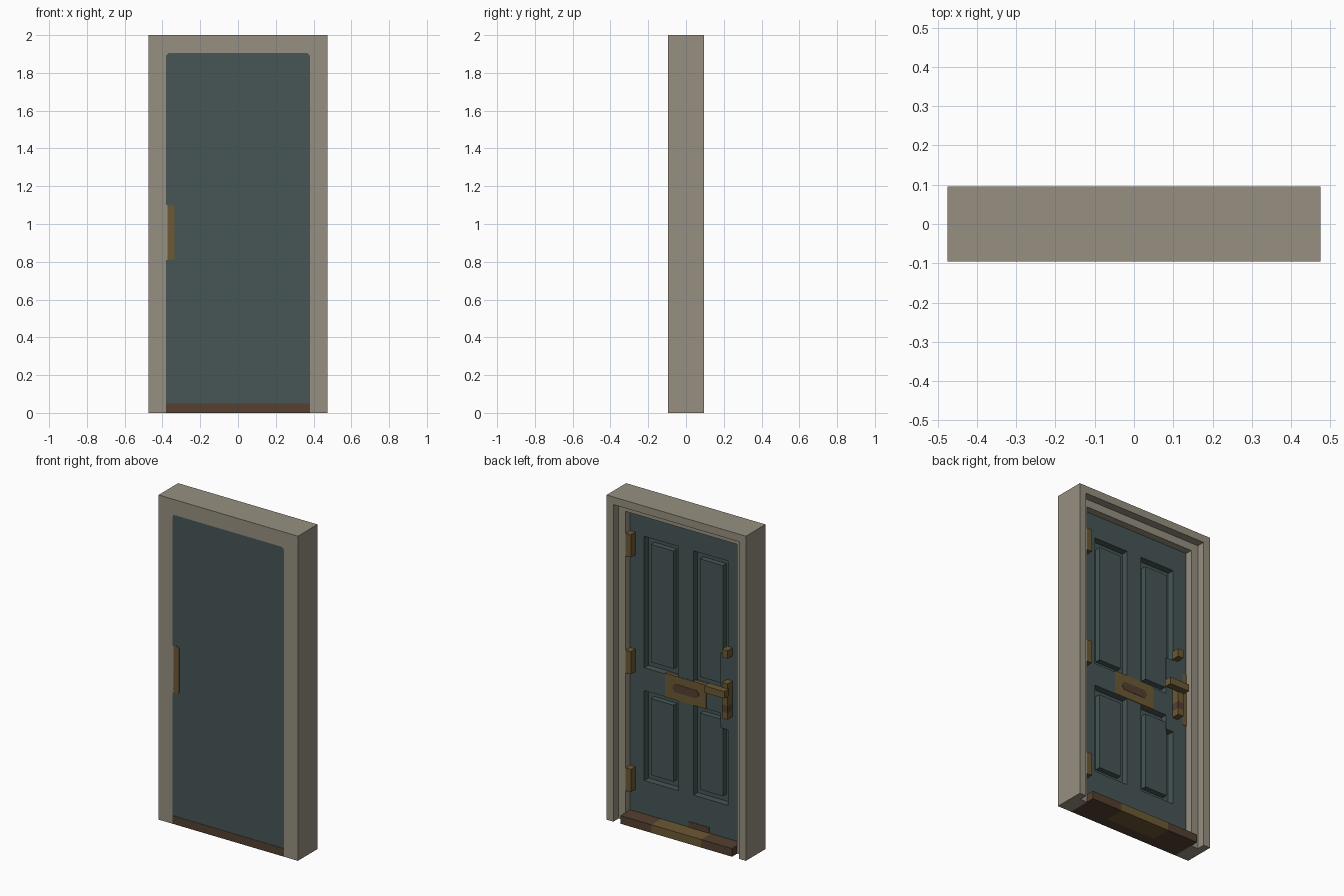
import bpy
import bmesh

if "Cube" in bpy.data.objects:
    bpy.data.objects.remove(bpy.data.objects["Cube"], do_unlink=True)


def material(name, rgb):
    m = bpy.data.materials.new(name)
    m.use_nodes = True
    color = (*rgb, 1)
    m.diffuse_color = color
    bsdf = m.node_tree.nodes["Principled BSDF"]
    bsdf.inputs["Base Color"].default_value = color
    bsdf.inputs["Roughness"].default_value = 0.8
    return m


STONE = material("warm grey paint", (0.31, 0.28, 0.22))
TEAL = material("dark teal paint", (0.063, 0.093, 0.093))
BRASS = material("aged brass", (0.15, 0.1, 0.034))
BROWN = material("dark brown wood", (0.089, 0.051, 0.03))


def finish(name, bm, mat):
    bmesh.ops.recalc_face_normals(bm, faces=bm.faces)
    mesh = bpy.data.meshes.new(name)
    bm.to_mesh(mesh)
    bm.free()
    mesh.materials.append(mat)
    obj = bpy.data.objects.new(name, mesh)
    bpy.context.collection.objects.link(obj)
    return obj


def prism(name, outline, y0, y1, mat):
    """Extrude an (x, z) outline from y0 to y1."""
    bm = bmesh.new()
    face = bm.faces.new([bm.verts.new((x, y0, z)) for x, z in outline])
    new = bmesh.ops.extrude_face_region(bm, geom=[face], use_keep_orig=True)["geom"]
    verts = [v for v in new if isinstance(v, bmesh.types.BMVert)]
    bmesh.ops.translate(bm, verts=verts, vec=(0, y1 - y0, 0))
    return finish(name, bm, mat)


def box(name, x, y, z, mat):
    outline = [(x[0], z[0]), (x[1], z[0]), (x[1], z[1]), (x[0], z[1])]
    return prism(name, outline, y[0], y[1], mat)


def plate_outline(x0, x1, z0, z1, c):
    """Rectangle with cut corners."""
    return [(x0 + c, z0), (x1 - c, z0), (x1, z0 + c), (x1, z1 - c),
            (x1 - c, z1), (x0 + c, z1), (x0, z1 - c), (x0, z0 + c)]


# Frame: a stepped profile (inset, depth) swept around three sides
HALF, TOP, FRONT, BACK = 0.475, 2.0, -0.095, 0.095
STEP = 0.045
profile = [(0, FRONT), (0.095, FRONT), (0.095, STEP), (0.047, STEP), (0.047, BACK), (0, BACK)]
bm = bmesh.new()
rings = []
for side, at_top in ((-1, 0), (-1, 1), (1, 1), (1, 0)):
    rings.append([bm.verts.new((side * (HALF - d), y, at_top * (TOP - d))) for d, y in profile])
for a, b in zip(rings, rings[1:]):
    for i in range(len(profile)):
        j = (i + 1) % len(profile)
        bm.faces.new((a[i], a[j], b[j], b[i]))
bm.faces.new(rings[0])
bm.faces.new(rings[-1])
finish("door_frame", bm, STONE)

# Small fillets in the upper front corners and the lip beside the lock
for side, label in ((1, "left"), (-1, "right")):
    prism("frame_corner_" + label,
          [(side * 0.38, 1.905), (side * 0.366, 1.905), (side * 0.38, 1.891)],
          FRONT, -0.09, STONE)
box("frame_lock_lip", (-0.38, -0.373), (FRONT, -0.09), (0.81, 1.1), STONE)

# Door leaf: a grid whose panel cells are sunk into the back face
xs = [-0.38, -0.285, -0.235, -0.05, 0.05, 0.285, 0.38]
zs = [0.05, 0.255, 0.72, 0.81, 0.95, 1.18, 1.76, 1.905]
SINK = 0.042
bm = bmesh.new()
grid = [[bm.verts.new((x, 0, z)) for z in zs] for x in xs]
panels = []
for i in range(len(xs) - 1):
    for j in range(len(zs) - 1):
        f = bm.faces.new((grid[i][j], grid[i][j + 1], grid[i + 1][j + 1], grid[i + 1][j]))
        c = f.calc_center_median()
        in_panel = 0.05 < abs(c.x) < 0.285 and (0.255 < c.z < 0.81 or 0.95 < c.z < 1.76)
        lock_block = c.x < -0.235 and 0.72 < c.z < 1.18
        if in_panel and not lock_block:
            panels.append(f)
rim = [e for e in bm.edges if e.is_boundary]
ext = bmesh.ops.extrude_edge_only(bm, edges=rim)["geom"]
bmesh.ops.translate(bm, verts=[v for v in ext if isinstance(v, bmesh.types.BMVert)], vec=(0, -0.093, 0))
bmesh.ops.holes_fill(bm, edges=[e for e in bm.edges if e.is_boundary], sides=0)
ext = bmesh.ops.extrude_face_region(bm, geom=panels)["geom"]
bmesh.ops.translate(bm, verts=[v for v in ext if isinstance(v, bmesh.types.BMVert)], vec=(0, -SINK, 0))
bmesh.ops.delete(bm, geom=[f for f in panels if f.is_valid], context="FACES")
bmesh.ops.dissolve_limit(bm, angle_limit=0.01, verts=bm.verts, edges=bm.edges)
finish("door_leaf", bm, TEAL)

# Raised fields inside the four sunk panels
for side, label in ((1, "left"), (-1, "right")):
    x = sorted((side * 0.09, side * 0.245))
    box("upper_field_" + label, x, (-0.05, -0.008), (0.992, 1.718), TEAL)
    box("lower_field_" + label, x, (-0.05, -0.008), (0.297, 0.768), TEAL)

# Threshold with a brass tread set in its middle
for side, label in ((1, "left"), (-1, "right")):
    box("threshold_" + label, sorted((side * 0.17, side * 0.38)), (FRONT, BACK), (0, 0.05), BROWN)
box("threshold_front", (-0.17, 0.17), (FRONT, -0.03), (0, 0.05), BROWN)
box("threshold_tread", (-0.17, 0.17), (-0.03, BACK), (0, 0.05), BRASS)
box("bottom_wear_plate", (-0.16, -0.02), (0, 0.003), (0.05, 0.085), BROWN)

# Hinges
for n, z in enumerate((0.255, 0.98, 1.7)):
    box("hinge_%d" % (n + 1), (0.345, 0.38), (-0.01, STEP), (z - 0.07, z + 0.07), BRASS)

# Letter slot
box("letter_plate", (-0.14, 0.14), (-0.02, 0.003), (0.81, 0.957), BRASS)
prism("letter_slot", plate_outline(-0.09, 0.09, 0.858, 0.908, 0.018), 0, 0.005, BROWN)

# Lock, lever handle and strike plates
box("deadbolt_knob", (-0.318, -0.28), (0, 0.05), (1.185, 1.235), BRASS)
box("handle_plate_upper", (-0.318, -0.28), (0, 0.05), (0.895, 1.03), BRASS)
box("handle_plate_keyhole", (-0.318, -0.28), (0, 0.05), (0.85, 0.895), BROWN)
box("handle_plate_lower", (-0.318, -0.28), (0, 0.05), (0.81, 0.85), BRASS)
box("lever_handle", (-0.325, -0.19), (0.045, 0.09), (0.957, 1.0), BRASS)
box("strike_plate_back", (-0.38, -0.352), (-0.01, 0.003), (0.79, 1.12), BRASS)
prism("strike_plate_front", plate_outline(-0.375, -0.335, 0.81, 1.1, 0.01), FRONT, -0.09, BRASS)
